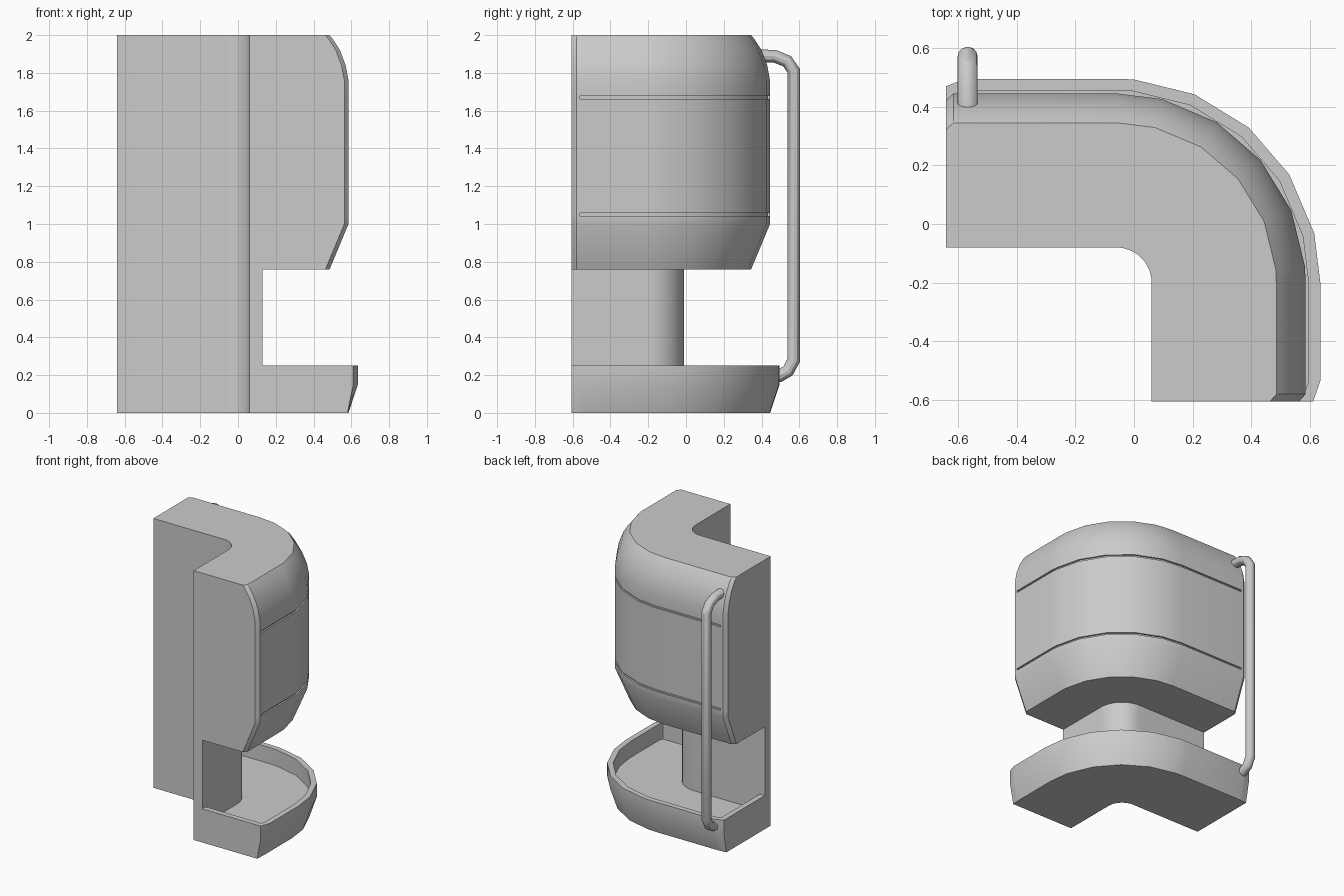
import bpy, bmesh, math
from mathutils import Vector

if "Cube" in bpy.data.objects:
    bpy.data.objects.remove(bpy.data.objects["Cube"])

CX, CY = -0.06, -0.20            # centre of the corner bend
X_END, Y_END = -0.64, -0.605     # cut ends of the two legs


def finish(obj, angle=30):
    bpy.ops.object.select_all(action='DESELECT')
    obj.select_set(True)
    bpy.context.view_layer.objects.active = obj
    bpy.ops.object.shade_smooth_by_angle(angle=math.radians(angle))


def build(name, rings):
    """Skin closed rings of points, cap both ends."""
    bm = bmesh.new()
    grid = [[bm.verts.new(p) for p in ring] for ring in rings]
    n = len(grid[0])
    for a, b in zip(grid, grid[1:]):
        for i in range(n):
            j = (i + 1) % n
            bm.faces.new((a[i], a[j], b[j], b[i]))
    bm.faces.new(grid[0])
    bm.faces.new(grid[-1])
    bmesh.ops.remove_doubles(bm, verts=bm.verts, dist=1e-5)
    bmesh.ops.recalc_face_normals(bm, faces=bm.faces)
    me = bpy.data.meshes.new(name)
    bm.to_mesh(me)
    bm.free()
    obj = bpy.data.objects.new(name, me)
    bpy.context.collection.objects.link(obj)
    finish(obj)
    return obj


def corner_sweep(name, profile, angles, ends):
    """Sweep profile(state) of (radius, z) round the corner.
    ends: list of (distance from cut end, state); last state is used in the bend."""
    rings = []
    for d, state in ends:
        rings.append([(X_END + d, CY + r, z) for r, z in profile(state)])
    for deg in angles:
        c, s = math.cos(math.radians(deg)), math.sin(math.radians(deg))
        rings.append([(CX + r * c, CY + r * s, z) for r, z in profile(ends[-1][1])])
    for d, state in reversed(ends):
        rings.append([(CX + r, Y_END + d, z) for r, z in profile(state)])
    return build(name, rings)


# Full-height back panel with rounded inner corner
corner_sweep("back_panel",
             lambda s: [(0.12, 0), (0.19, 0), (0.19, 2), (0.12, 2)],
             [90 - 7.5 * i for i in range(13)], [(0, 0)])


# Upper body: state = (edge inset, groove depth)
def body_profile(state):
    inset, g = state
    R = 0.645 - inset
    pts = [(0.185, 0.76), (R - 0.1, 0.76), (R, 1.0)]
    for z in (1.05, 1.67):
        pts += [(R, z - 0.007), (R - g, z - 0.007), (R - g, z + 0.007), (R, z + 0.007)]
    pts += [(R, 1.76), (R - 0.015, 1.84), (R - 0.045, 1.92), (R - 0.08, 1.975),
            (R - 0.1, 2), (0.185, 2)]
    return pts


corner_sweep("upper_body", body_profile, [90, 76, 58, 40.5, 22.5, 5, 0],
             [(0, (0.022, 0)), (0.025, (0, 0)), (0.045, (0, 0)), (0.045, (0, 0.012))])


# Drip tray: state = (edge inset, basin floor height)
def tray_profile(state):
    inset, floor = state
    R = 0.695 - inset
    return [(0.185, 0), (0.645 - inset * 0.2, 0), (R, 0.15), (R, 0.25), (R - 0.04, 0.25),
            (R - 0.04, floor), (0.185, floor)]


corner_sweep("drip_tray", tray_profile, [90, 85, 67.5, 49.5, 32, 14, 0],
             [(0, (0.025, 0.25)), (0.04, (0.01, 0.25)), (0.04, (0.01, 0.13)),
              (0.07, (0, 0.13))])

# Side pipe running from the body down to the tray
path = [Vector((-0.567, y, z)) for y, z in
        [(0.38, 1.89), (0.47, 1.888), (0.535, 1.862), (0.571, 1.81),
         (0.571, 0.28), (0.54, 0.222), (0.495, 0.197), (0.44, 0.19)]]
rings = []
for i, p in enumerate(path):
    t = (path[min(i + 1, len(path) - 1)] - p).normalized() if i < len(path) - 1 else Vector()
    u = (p - path[i - 1]).normalized() if i else Vector()
    tan = (t + u).normalized()
    side = Vector((1, 0, 0))
    up = tan.cross(side)
    rings.append([p + 0.034 * (math.cos(a) * side + math.sin(a) * up)
                  for a in (2 * math.pi * k / 12 for k in range(12))])
pipe = build("side_pipe", rings)
finish(pipe, 50)
